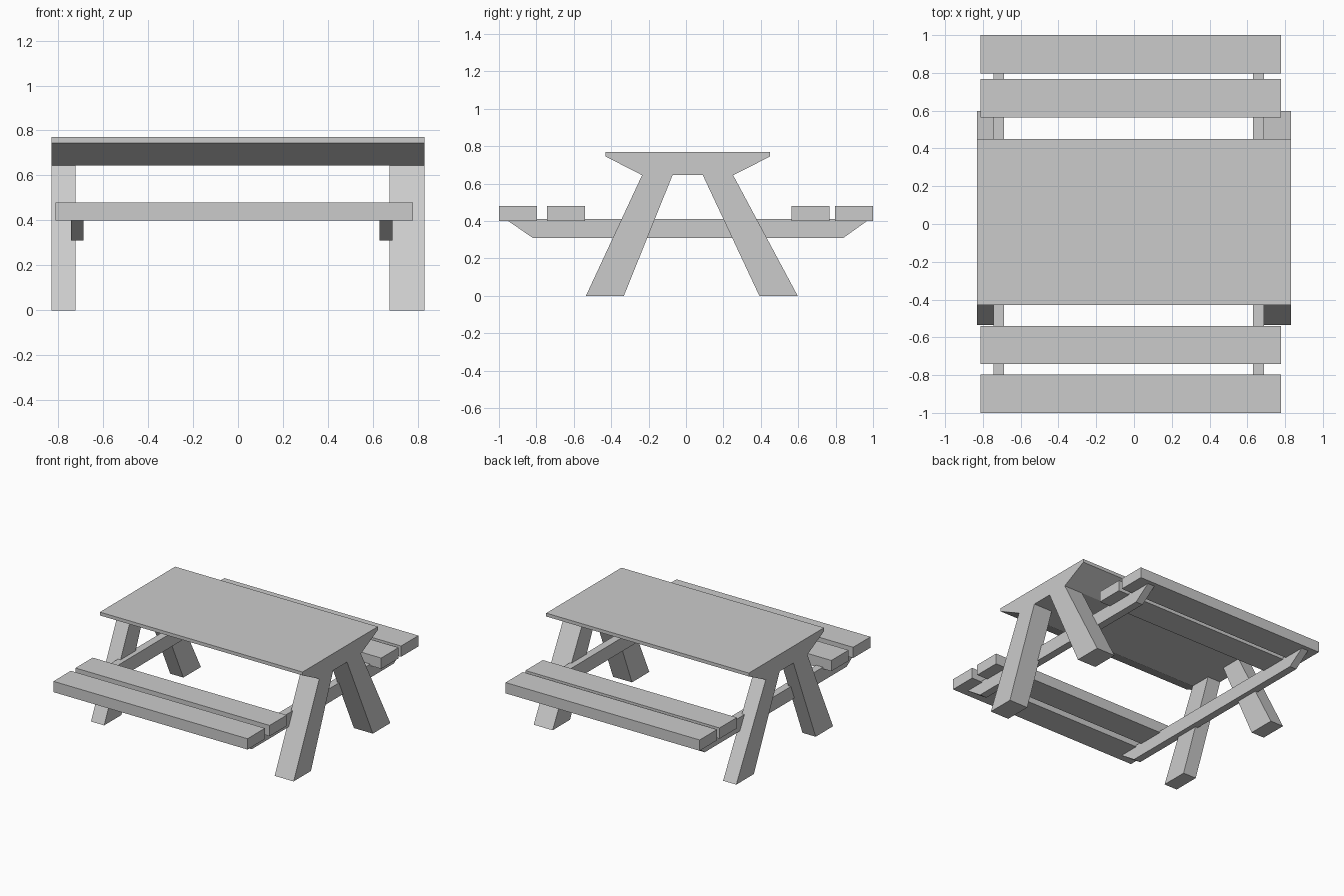
import bpy, bmesh

if "Cube" in bpy.data.objects:
    bpy.data.objects.remove(bpy.data.objects["Cube"])


def prism(name, profile, x0, x1):
    """Extrude a (y, z) outline along x from x0 to x1."""
    bm = bmesh.new()
    a = [bm.verts.new((x0, y, z)) for y, z in profile]
    b = [bm.verts.new((x1, y, z)) for y, z in profile]
    bm.faces.new(a)
    bm.faces.new(b[::-1])
    n = len(profile)
    for i in range(n):
        j = (i + 1) % n
        bm.faces.new((a[i], b[i], b[j], a[j]))
    bmesh.ops.recalc_face_normals(bm, faces=bm.faces)
    mesh = bpy.data.meshes.new(name)
    bm.to_mesh(mesh)
    bm.free()
    obj = bpy.data.objects.new(name, mesh)
    bpy.context.collection.objects.link(obj)
    return obj


# Table top with undercut long edges
prism("table_top", [(-0.43, 0.77), (0.45, 0.77), (0.45, 0.745), (0.252, 0.645),
                    (-0.235, 0.645), (-0.43, 0.745)], -0.83, 0.83)

# Splayed legs and the seat beam at each end
front_leg = [(-0.535, 0), (-0.332, 0), (-0.072, 0.645), (-0.235, 0.645)]
back_leg = [(0.392, 0), (0.597, 0), (0.252, 0.645), (0.09, 0.645)]
beam = [(-0.82, 0.31), (0.842, 0.31), (0.985, 0.412), (-0.968, 0.412)]
for side, leg_x, beam_x in (("left", (-0.83, -0.722), (-0.743, -0.687)),
                            ("right", (0.675, 0.83), (0.63, 0.688))):
    prism(f"front_leg_{side}", front_leg, *leg_x)
    prism(f"back_leg_{side}", back_leg, *leg_x)
    prism(f"seat_beam_{side}", beam, *beam_x)

# Seat planks, two per bench
for name, y0, y1 in (("front_outer_plank", -1.0, -0.796),
                     ("front_inner_plank", -0.742, -0.541),
                     ("back_inner_plank", 0.564, 0.767),
                     ("back_outer_plank", 0.797, 1.0)):
    prism(name, [(y0, 0.40), (y1, 0.40), (y1, 0.48), (y0, 0.48)], -0.812, 0.778)
